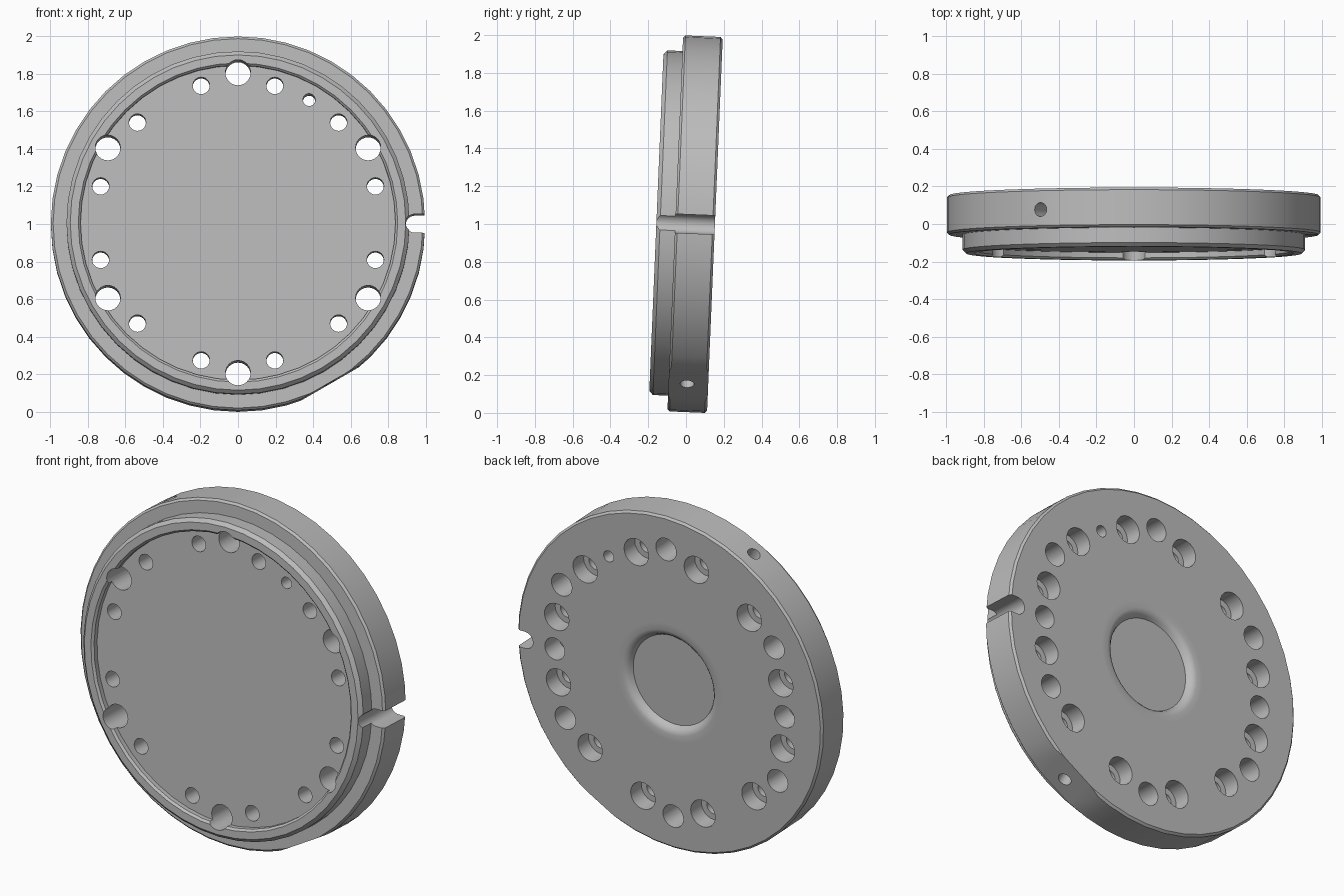
import bpy, bmesh, math
from mathutils import Matrix, Vector

if "Cube" in bpy.data.objects:
    bpy.data.objects.remove(bpy.data.objects["Cube"])

grey = bpy.data.materials.new("satin_grey")
grey.use_nodes = True
colour = (0.5, 0.5, 0.5, 1)
grey.diffuse_color = colour
grey.node_tree.nodes["Principled BSDF"].inputs["Base Color"].default_value = colour


def finish(name, bm):
    bmesh.ops.recalc_face_normals(bm, faces=bm.faces)
    mesh = bpy.data.meshes.new(name)
    bm.to_mesh(mesh)
    bm.free()
    mesh.materials.append(grey)
    obj = bpy.data.objects.new(name, mesh)
    bpy.context.collection.objects.link(obj)
    return obj


def lathe(name, profile, segments, matrix=Matrix()):
    """Closed solid turned about the y axis from (radius, y) points."""
    bm = bmesh.new()
    rings = []
    for r, y in profile:
        angles = [math.tau * i / segments for i in range(segments)]
        rings.append([bm.verts.new((r * math.cos(a), y, r * math.sin(a))) for a in angles])
    for low, high in zip(rings, rings[1:]):
        for i in range(segments):
            j = (i + 1) % segments
            bm.faces.new((low[i], low[j], high[j], high[i]))
    bm.faces.new(rings[0])
    bm.faces.new(rings[-1])
    bm.transform(matrix)
    return finish(name, bm)


def polar(radius, degrees):
    a = math.radians(degrees)
    return Vector((radius * math.cos(a), 0, radius * math.sin(a)))


def cut(body, cutter):
    cutter.hide_render = True
    mod = body.modifiers.new("cut", "BOOLEAN")
    mod.operation = "DIFFERENCE"
    mod.solver = "EXACT"
    mod.object = cutter
    bpy.context.view_layer.objects.active = body
    bpy.ops.object.modifier_apply(modifier=mod.name)
    bpy.data.objects.remove(cutter)


def drill(body, radius, degrees, profile):
    cut(body, lathe("drill", profile, 24, Matrix.Translation(polar(radius, degrees))))


# Turned plate: front recess, raised collar, rim, back face with filleted dimple
FRONT, STEP, BACK = -0.16, -0.06, 0.15
plate = lathe("flange_plate", [
    (0.838, FRONT + 0.04), (0.838, FRONT + 0.012), (0.85, FRONT),
    (0.893, FRONT), (0.913, FRONT + 0.02), (0.913, STEP),
    (0.984, STEP), (0.996, STEP + 0.012), (0.996, BACK - 0.012), (0.984, BACK),
    (0.35, BACK), (0.31, BACK), (0.29, BACK - 0.006),
    (0.276, BACK - 0.02), (0.265, BACK - 0.04)], 48)

# Six through holes and twelve counterbored bolt holes
for k in range(6):
    drill(plate, 0.8, 30 + 60 * k, [(0.067, -0.3), (0.067, 0.3)])
for k in range(12):
    drill(plate, 0.757, 15 + 30 * k,
          [(0.045, -0.3), (0.045, BACK - 0.1), (0.08, BACK - 0.1), (0.08, 0.3)])

# Locating pin hole and two blind holes in the back
drill(plate, 0.757, 60, [(0.033, -0.3), (0.033, 0.3)])
for angle in (0, 180):
    drill(plate, 0.75, angle, [(0.065, BACK - 0.13), (0.065, 0.3)])

# Opposed flats on the rim, each with a radial hole
for angle in (120, 300):
    turn = Matrix.Rotation(-math.radians(angle), 4, "Y")
    bm = bmesh.new()
    bmesh.ops.create_cube(bm, size=1)
    bm.transform(turn @ Matrix.Translation((0.978 + 0.5, 0, 0)))
    cut(plate, finish("flat_cutter", bm))
    radial = turn @ Matrix.Translation((0, 0.038, 0)) @ Matrix.Rotation(-math.pi / 2, 4, "Z")
    cut(plate, lathe("radial_drill", [(0.037, 0.85), (0.037, 1.2)], 20, radial))

# Round-ended slot through the edge
bm = bmesh.new()
outline = [(1.2, -0.05)]
for i in range(13):
    a = math.radians(270 - 15 * i)
    outline.append((0.942 + 0.05 * math.cos(a), 0.05 * math.sin(a)))
outline.append((1.2, 0.05))
face = bm.faces.new([bm.verts.new((x, -0.4, z)) for x, z in outline])
extruded = bmesh.ops.extrude_face_region(bm, geom=[face])["geom"]
bmesh.ops.translate(bm, vec=(0, 0.8, 0),
                    verts=[v for v in extruded if isinstance(v, bmesh.types.BMVert)])
cut(plate, finish("slot_cutter", bm))

# Lean the plate slightly back and stand it on the ground
plate.data.transform(Matrix.Rotation(math.radians(-2.4), 4, "X"))
heights = [v.co.z for v in plate.data.vertices]
depths = [v.co.y for v in plate.data.vertices]
plate.data.transform(Matrix.Translation(
    (0, -(min(depths) + max(depths)) / 2, -min(heights))))

bpy.ops.object.select_all(action="DESELECT")
plate.select_set(True)
bpy.context.view_layer.objects.active = plate
bpy.ops.object.shade_smooth_by_angle(angle=math.radians(30))
